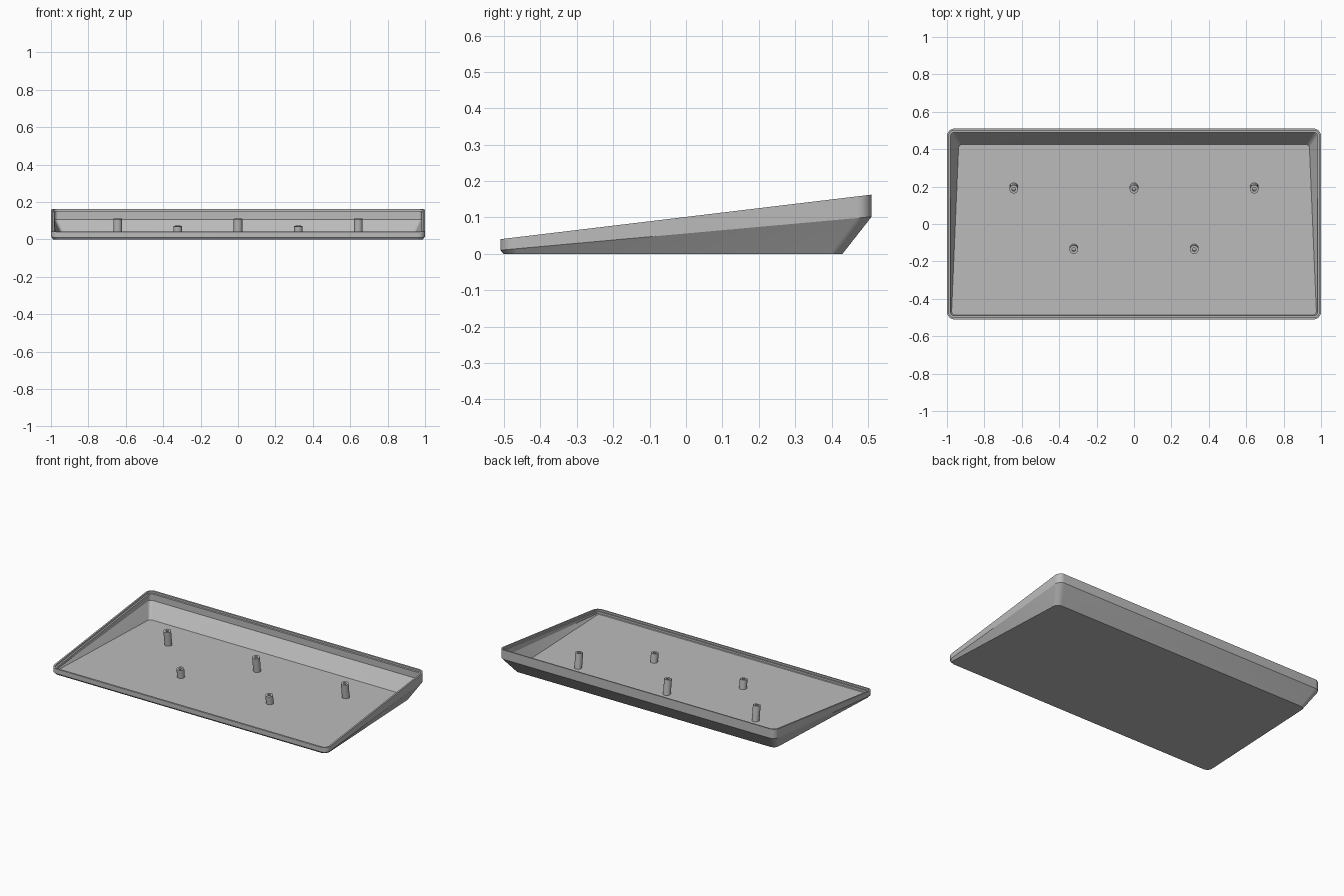
import bpy, bmesh, math
from mathutils import Matrix, Vector

cube = bpy.data.objects.get("Cube")
if cube:
    bpy.data.objects.remove(cube)

grey = bpy.data.materials.new("plain grey")
grey.use_nodes = True
grey.diffuse_color = (0.5, 0.5, 0.5, 1)
grey.node_tree.nodes["Principled BSDF"].inputs["Base Color"].default_value = (0.5, 0.5, 0.5, 1)

RIM_SLOPE = 0.12          # tilt of the rim plane
CORNER_STEPS = 8


def rim_z(y):
    return 0.1015 + RIM_SLOPE * y


def outline(front, back, x_front, x_back, radius, height):
    """Rounded trapezoid whose height follows a function of y."""
    corners = [(x_back, back, 1, 1), (-x_back, back, -1, 1),
               (-x_front, front, -1, -1), (x_front, front, 1, -1)]
    points = []
    for k, (x, y, sx, sy) in enumerate(corners):
        for i in range(CORNER_STEPS + 1):
            a = (k + i / CORNER_STEPS) * math.pi / 2
            px = x - sx * radius + radius * math.cos(a)
            py = y - sy * radius + radius * math.sin(a)
            points.append((px, py, height(py)))
    return points


def loft(name, rings):
    """Skin a stack of equal rings and close both ends."""
    bm = bmesh.new()
    loops = [[bm.verts.new(p) for p in ring] for ring in rings]
    n = len(loops[0])
    for low, high in zip(loops, loops[1:]):
        for i in range(n):
            j = (i + 1) % n
            bm.faces.new((low[i], low[j], high[j], high[i]))
    bm.faces.new(loops[0][::-1])
    bm.faces.new(loops[-1])
    bmesh.ops.recalc_face_normals(bm, faces=bm.faces)
    mesh = bpy.data.meshes.new(name)
    bm.to_mesh(mesh)
    bm.free()
    mesh.materials.append(grey)
    obj = bpy.data.objects.new(name, mesh)
    bpy.context.collection.objects.link(obj)
    bpy.ops.object.select_all(action='DESELECT')
    obj.select_set(True)
    bpy.context.view_layer.objects.active = obj
    bpy.ops.object.shade_smooth_by_angle(angle=math.radians(25))
    return obj


def rim_ring(inset, height):
    return outline(-0.51 + inset, 0.51 - inset, 1 - inset, 1 - inset, 0.04 - inset, height)


# Wedge tray: outside shell, stepped rim, inside walls, floor
loft("wedge_tray", [
    outline(-0.502, 0.43, 0.988, 0.948, 0.035, lambda y: 0),
    rim_ring(0, lambda y: 0.056 + 0.09 * y),
    rim_ring(0, rim_z),
    rim_ring(0.01, rim_z),
    rim_ring(0.01, lambda y: rim_z(y) - 0.012),
    rim_ring(0.02, lambda y: rim_z(y) - 0.012),
    rim_ring(0.02, lambda y: 0.062 + 0.09 * y),
    outline(-0.487, 0.425, 0.975, 0.938, 0.02, lambda y: 0.014),
])


# Screw posts standing square to the rim plane, with blind bores
def screw_post(name, x, y):
    top = Vector((x, y, rim_z(y) - 0.0145))
    length = top.z - 0.008
    tilt = Matrix.Translation(top) @ Matrix.Rotation(math.atan(RIM_SLOPE), 4, 'X')
    profile = [(0.023, -length), (0.023, 0), (0.010, 0), (0.010, -0.035)]
    rings = []
    for r, z in profile:
        rings.append([tilt @ Vector((r * math.cos(a), r * math.sin(a), z))
                      for a in (math.tau * i / 24 for i in range(24))])
    loft(name, rings)


for label, x in (("right", -0.643), ("middle", 0), ("left", 0.643)):
    screw_post("back_post_" + label, x, 0.186)
for label, x in (("right", -0.322), ("left", 0.322)):
    screw_post("front_post_" + label, x, -0.137)
